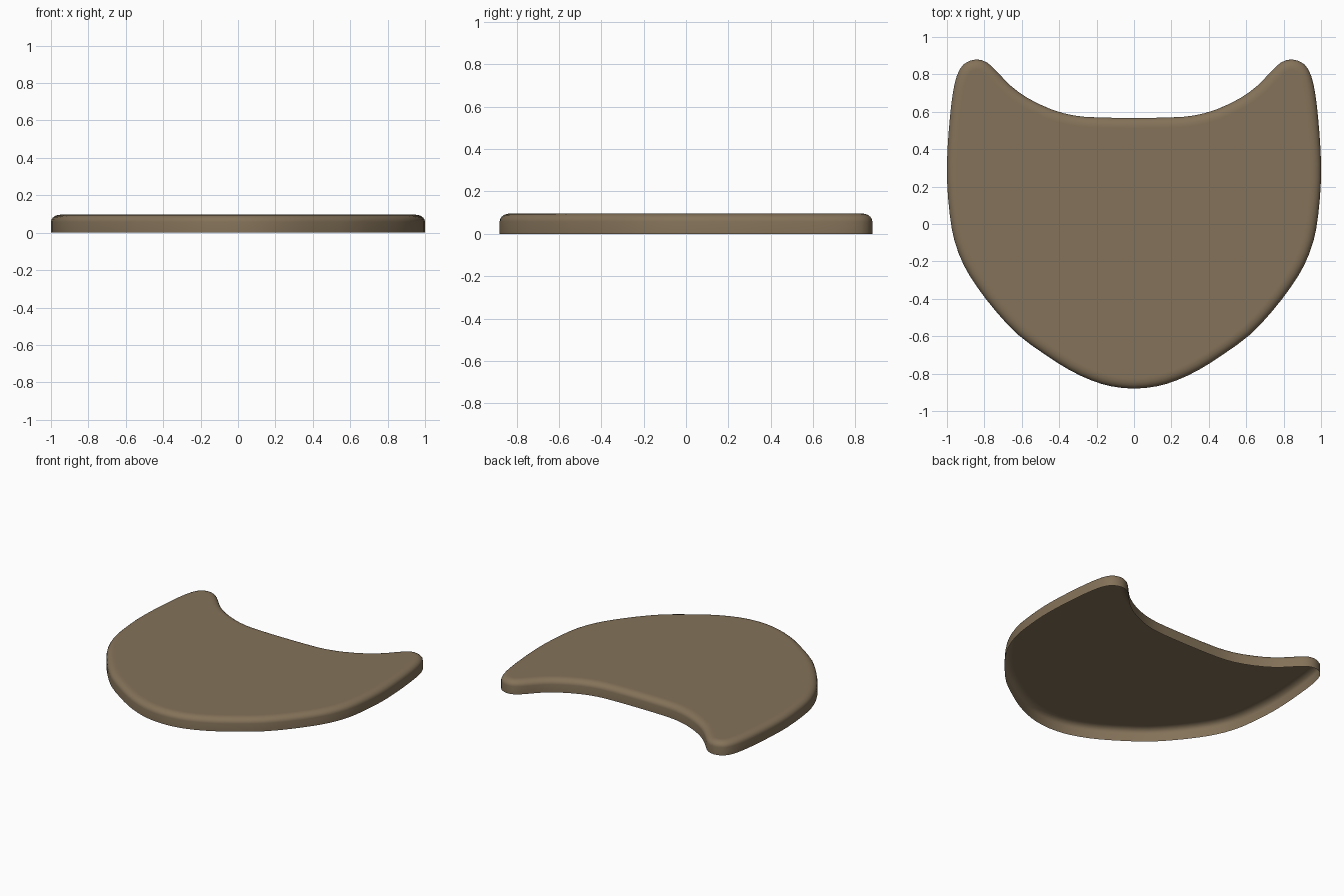
import bpy, bmesh, math
from mathutils import Vector

if "Cube" in bpy.data.objects:
    bpy.data.objects.remove(bpy.data.objects["Cube"])

HEIGHT, WALL, INSET = 0.096, 0.058, 0.05

# right half of the outline, from front centre round to the back notch centre
half = [(0, -0.88), (0.12, -0.868), (0.23, -0.835), (0.35, -0.778), (0.48, -0.695),
        (0.62, -0.592), (0.74, -0.465), (0.84, -0.335), (0.91, -0.22), (0.96, -0.09),
        (0.985, 0.05), (1.0, 0.24), (0.997, 0.4), (0.985, 0.56), (0.97, 0.69),
        (0.948, 0.79), (0.91, 0.855), (0.845, 0.88), (0.785, 0.863), (0.73, 0.812),
        (0.66, 0.74), (0.57, 0.674), (0.44, 0.612), (0.32, 0.58), (0.2, 0.57), (0, 0.567)]
ctrl = [Vector(p) for p in half] + [Vector((-x, y)) for x, y in half[-2:0:-1]]


def smooth_loop(pts, steps):
    """Closed Catmull-Rom curve through the points."""
    out, n = [], len(pts)
    for i in range(n):
        a, b, c, d = (pts[(i + k) % n] for k in (-1, 0, 1, 2))
        for s in range(steps):
            t = s / steps
            out.append(0.5 * (2 * b + (c - a) * t + (2 * a - 5 * b + 4 * c - d) * t * t
                              + (3 * b - a - 3 * c + d) * t ** 3))
    return out


outline = smooth_loop(ctrl, 2)
n = len(outline)
inward = []
for i in range(n):
    t = (outline[(i + 1) % n] - outline[i - 1]).normalized()
    inward.append(Vector((-t.y, t.x)))

# wall, rounded shoulder, then a narrow flat border so the top shades flat
rings = [(0, 0)]
for k in range(6):
    a = math.pi / 2 * k / 5
    rings.append((INSET * (1 - math.cos(a)), WALL + (HEIGHT - WALL) * math.sin(a)))
rings.append((INSET + 0.008, HEIGHT))

bm = bmesh.new()
loops = [[bm.verts.new((*(p + d * off), z)) for p, d in zip(outline, inward)]
         for off, z in rings]
for lo, hi in zip(loops, loops[1:]):
    for i in range(n):
        j = (i + 1) % n
        bm.faces.new((lo[i], lo[j], hi[j], hi[i]))
bm.faces.new(loops[-1])  # top; the underside stays open like a shallow shell

mesh = bpy.data.meshes.new("plate_shell")
bm.to_mesh(mesh)
bm.free()
plate = bpy.data.objects.new("plate_shell", mesh)
bpy.context.collection.objects.link(plate)

mat = bpy.data.materials.new("dull brown")
mat.diffuse_color = (0.23, 0.168, 0.1, 1)
mat.use_nodes = True
mat.node_tree.nodes["Principled BSDF"].inputs["Base Color"].default_value = mat.diffuse_color
mesh.materials.append(mat)

bpy.context.view_layer.objects.active = plate
plate.select_set(True)
bpy.ops.object.shade_smooth_by_angle(angle=math.radians(40))
